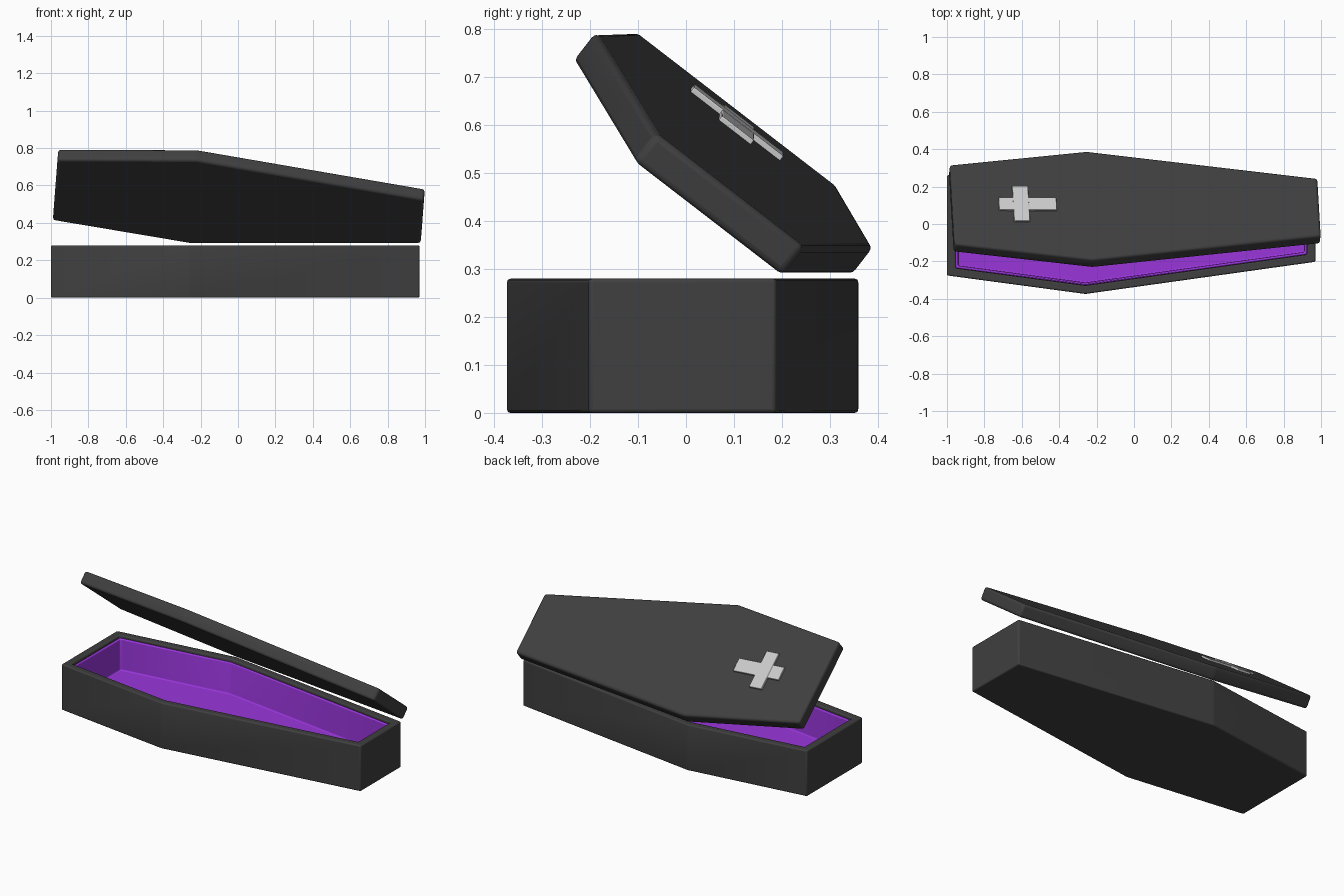
import bpy, bmesh, math
from mathutils import Matrix, Vector

if "Cube" in bpy.data.objects:
    bpy.data.objects.remove(bpy.data.objects["Cube"])

# Coffin outline, head at -x
CY = -0.007
OUTLINE = [(-1.0, CY - 0.268), (-0.26, CY - 0.367), (0.97, CY - 0.195),
           (0.97, CY + 0.195), (-0.26, CY + 0.367), (-1.0, CY + 0.268)]


def material(name, rgb):
    m = bpy.data.materials.new(name)
    m.diffuse_color = (*rgb, 1)
    m.use_nodes = True
    m.node_tree.nodes["Principled BSDF"].inputs["Base Color"].default_value = m.diffuse_color
    return m


dark = material("dark_wood", (0.05, 0.05, 0.05))
purple = material("purple_lining", (0.32, 0.037, 0.71))
silver = material("silver", (0.55, 0.55, 0.55))


def inset_points(pts, d):
    """Offset a counter-clockwise outline inward by d."""
    out = []
    for i, p in enumerate(pts):
        p = Vector(p)
        a = (p - Vector(pts[i - 1])).normalized()
        b = (Vector(pts[(i + 1) % len(pts)]) - p).normalized()
        na, nb = Vector((-a.y, a.x)), Vector((-b.y, b.x))
        out.append(tuple(p + (na + nb) * d / (1 + na.dot(nb))))
    return out


def prism(name, pts, z0, z1, mat, bevel, cavity=None):
    """Extruded outline; cavity = (wall thickness, floor z)."""
    bm = bmesh.new()
    def ring(p, z):
        return [bm.verts.new((x, y, z)) for x, y in p]
    rings = [ring(pts, z0), ring(pts, z1)]
    if cavity:
        inner = inset_points(pts, cavity[0])
        rings += [ring(inner, z1), ring(inner, cavity[1])]
    bm.faces.new(rings[0][::-1])
    bm.faces.new(rings[-1])
    n = len(pts)
    for lo, hi in zip(rings, rings[1:]):
        for i in range(n):
            j = (i + 1) % n
            bm.faces.new((lo[i], lo[j], hi[j], hi[i]))
    me = bpy.data.meshes.new(name)
    bm.to_mesh(me)
    bm.free()
    ob = bpy.data.objects.new(name, me)
    bpy.context.collection.objects.link(ob)
    me.materials.append(mat)
    mod = ob.modifiers.new("soft_edges", 'BEVEL')
    mod.width = bevel
    mod.segments = 3
    mod.limit_method = 'ANGLE'
    mod.angle_limit = math.radians(10)
    bpy.ops.object.select_all(action='DESELECT')
    ob.select_set(True)
    bpy.context.view_layer.objects.active = ob
    bpy.ops.object.shade_smooth_by_angle(angle=math.radians(40))
    return ob


# Box and padded lining
prism("coffin_box", OUTLINE, 0, 0.28, dark, 0.008, (0.045, 0.045))
prism("lining", inset_points(OUTLINE, 0.045), 0.045, 0.266, purple, 0.007, (0.015, 0.075))

# Lid, modelled flat with its underside at z = 0
T = 0.075
lid = prism("lid", OUTLINE, 0, T, dark, 0.014)


def bar(name, x0, x1, half_y, top):
    pts = [(x0, CY - half_y), (x1, CY - half_y), (x1, CY + half_y), (x0, CY + half_y)]
    return prism(name, pts, T - 0.01, T + top, silver, 0.003)


# Cross on the lid
cross_long = bar("cross_long_bar", -0.75, -0.44, 0.042, 0.011)
cross_short = bar("cross_short_bar", -0.673, -0.588, 0.118, 0.012)

# Swing the lid open about its long back edge, then skew it slightly
a, b = Vector((*OUTLINE[4], 0)), Vector((*OUTLINE[3], 0))
opened = (Matrix.Translation(a + Vector((0, 0, 0.287)))
          @ Matrix.Rotation(math.radians(-38), 4, b - a) @ Matrix.Translation(-a))
pivot = Vector((0.4, 0, 0))
skew = (Matrix.Translation(pivot + Vector((0.01, 0, 0)))
        @ Matrix.Rotation(0.022, 4, 'Z') @ Matrix.Translation(-pivot))
for ob in (lid, cross_long, cross_short):
    ob.matrix_world = skew @ opened
